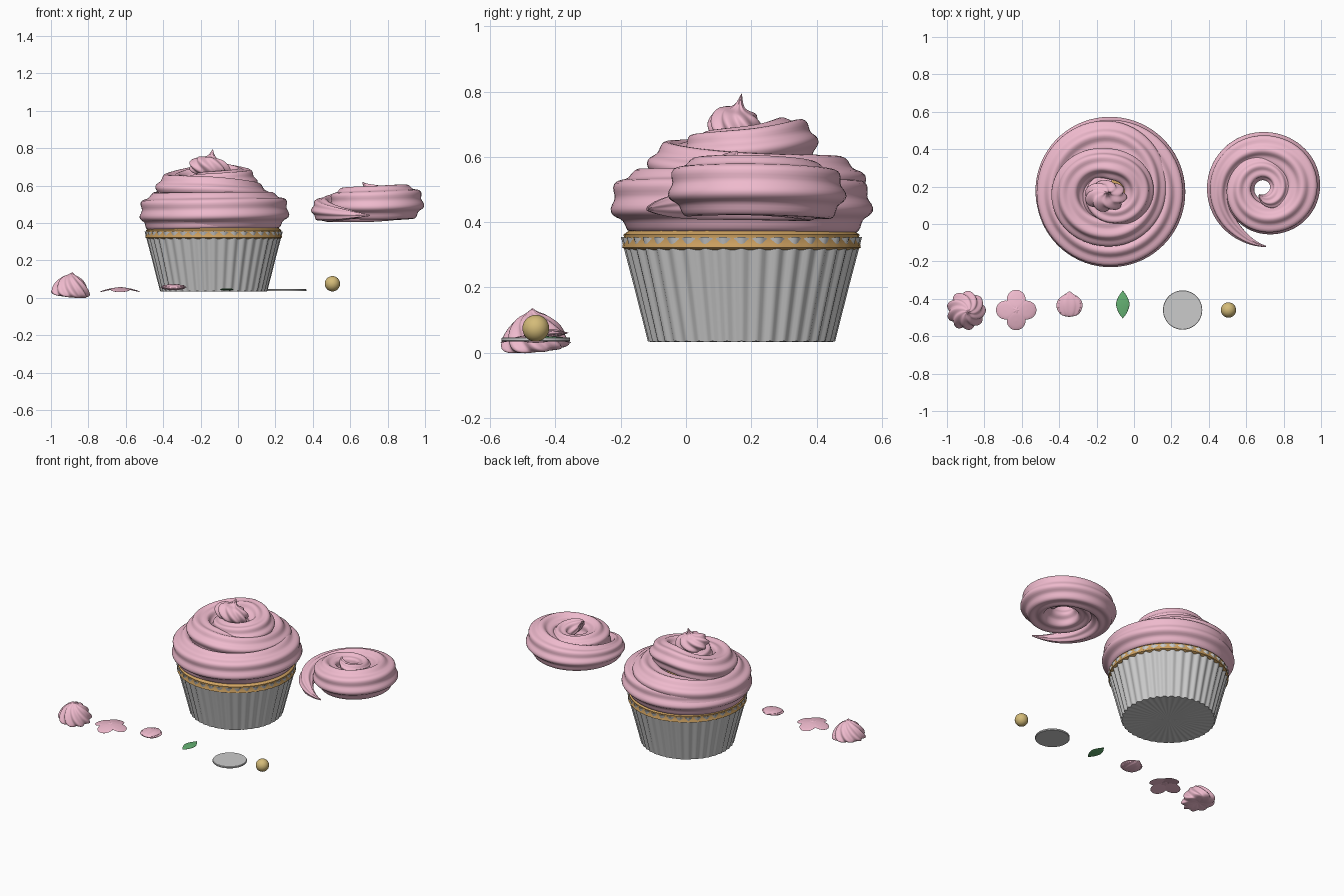
import bpy, bmesh, math
from math import sin, cos, pi, tau
from mathutils import Vector

if "Cube" in bpy.data.objects:
    bpy.data.objects.remove(bpy.data.objects["Cube"])


def material(name, rgb):
    m = bpy.data.materials.new(name)
    m.diffuse_color = (*rgb, 1)
    m.use_nodes = True
    m.node_tree.nodes["Principled BSDF"].inputs["Base Color"].default_value = m.diffuse_color
    return m


PINK = material("pink_icing", (0.86, 0.49, 0.61))
TAN = material("sponge", (0.62, 0.36, 0.12))
GREEN = material("leaf_green", (0.13, 0.44, 0.17))
GOLD = material("gold", (0.66, 0.50, 0.19))
WHITE = material("white_paper", (0.82, 0.82, 0.80))


def finish(name, rings, mat, loc=(0, 0, 0), rot=(0, 0, 0), scale=(1, 1, 1), angle=60):
    """Skin a list of closed rings, cap both ends and smooth-shade."""
    bm = bmesh.new()
    vs = [[bm.verts.new(p) for p in ring] for ring in rings]
    n = len(vs[0])
    for a, b in zip(vs, vs[1:]):
        for i in range(n):
            j = (i + 1) % n
            bm.faces.new((a[i], a[j], b[j], b[i]))
    bm.faces.new(vs[0][::-1])
    bm.faces.new(vs[-1])
    if bm.calc_volume(signed=True) < 0:
        bmesh.ops.reverse_faces(bm, faces=bm.faces)
    me = bpy.data.meshes.new(name)
    bm.to_mesh(me)
    bm.free()
    ob = bpy.data.objects.new(name, me)
    bpy.context.collection.objects.link(ob)
    ob.location, ob.rotation_euler, ob.scale = loc, rot, scale
    me.materials.append(mat)
    bpy.ops.object.select_all(action='DESELECT')
    ob.select_set(True)
    bpy.context.view_layer.objects.active = ob
    bpy.ops.object.shade_smooth_by_angle(angle=math.radians(angle))
    return ob


def ease(keys, t):
    """Smooth (Catmull-Rom) interpolation of key rows; the first column is time."""
    i = max(k for k in range(len(keys) - 1) if keys[k][0] <= t + 1e-9)
    a, b = keys[i], keys[i + 1]
    p, q = keys[max(i - 1, 0)], keys[min(i + 2, len(keys) - 1)]
    h = b[0] - a[0]
    u = (t - a[0]) / h
    out = []
    for c in range(1, len(a)):
        ma = (b[c] - p[c]) / (b[0] - p[0]) * h
        mb = (q[c] - a[c]) / (q[0] - a[0]) * h
        out.append((2*u**3 - 3*u*u + 1)*a[c] + (u**3 - 2*u*u + u)*ma
                   + (3*u*u - 2*u**3)*b[c] + (u**3 - u*u)*mb)
    return out


def lathe(name, profile, mat, n=48, lobes=0, amp=0.0, twist=0.0, steps=0, dip=0.0, **kw):
    """Revolved (r, z) profile with optional pleats, twist and pleated height."""
    if steps:
        keys = [(k, r, z) for k, (r, z) in enumerate(profile)]
        last = len(profile) - 1
        profile = [ease(keys, last * s / steps) for s in range(steps + 1)]
    rings = []
    for k, (r, z) in enumerate(profile):
        tw = twist * k / (len(profile) - 1)
        r = max(r, 0.0005)
        ring = []
        for i in range(n):
            a = tau * i / n
            w = cos(lobes * a)
            ring.append((r * (1 + amp * w) * cos(a + tw), r * (1 + amp * w) * sin(a + tw), z + dip * r * w))
        rings.append(ring)
    return finish(name, rings, mat, **kw)


def swirl(name, keys, start, loc, lobes=7, amp=0.09, twist=2.0, n=56):
    """Piped star tube on a clockwise spiral; keys = turn, radius, height, thickness."""
    end = keys[-1][0]
    steps = int(end * 72)
    rings = []
    for s in range(steps + 1):
        t = end * s / steps
        r, z, w = ease(keys, t)
        a = start - tau * t
        out = Vector((cos(a), sin(a), 0))
        ring = []
        for i in range(n):
            p = tau * i / n
            d = max(w, 0.002) * (1 + amp * cos(lobes * p + twist * t))
            ring.append(out * (r + d * cos(p)) + Vector((0, 0, z + d * sin(p))))
        rings.append(ring)
    return finish(name, rings, PINK, loc=loc)


CX, CY = -0.13, 0.17

# Pleated paper case, with a finely pleated base
lathe("paper_case", [(0.001, 0.034), (0.14, 0.034), (0.282, 0.034), (0.322, 0.195), (0.363, 0.353)],
      WHITE, n=40 * 6, lobes=40, amp=0.018, dip=0.006, loc=(CX, CY, 0), angle=50)

# Sponge cake rim and dome
lathe("sponge_cake", [(0.335, 0.31), (0.352, 0.316), (0.365, 0.322), (0.363, 0.332), (0.358, 0.348),
                      (0.361, 0.362), (0.33, 0.385), (0.2, 0.45), (0.001, 0.47)],
      TAN, n=120, lobes=40, amp=0.002, loc=(CX, CY, 0))

# Piped icing on the cake
swirl("icing_swirl", [(0, .33, .39, .004), (.15, .315, .42, .05), (.4, .307, .44, .082), (.92, .307, .465, .092),
                      (1.42, .30, .465, .092), (1.67, .285, .50, .095), (1.92, .215, .525, .085),
                      (2.17, .20, .56, .085), (2.42, .222, .578, .084), (2.67, .15, .64, .078),
                      (2.92, .155, .615, .074), (3.17, .115, .61, .062), (3.5, .075, .61, .05),
                      (3.7, .05, .62, .035)],
      -0.5, (CX, CY, 0))

# Twisted icing tip, slumped forwards
tip = [(0.0, 0.0), (0.065, 0.008), (0.095, 0.035), (0.094, 0.066), (0.07, 0.095), (0.022, 0.112), (0.0, 0.155)]
lathe("icing_tip", tip, PINK, n=64, lobes=7, amp=0.1, twist=-2.4, steps=28,
      loc=(CX - 0.03, CY - 0.03, 0.645), rot=(-0.2, 0.17, 0), scale=(1.08, 0.8, 1))

# Loose icing ring
swirl("loose_icing_swirl", [(0, .31, .44, .003), (.1, .265, .45, .035), (.25, .235, .47, .06),
                            (.5, .212, .49, .083), (.75, .212, .51, .088), (1, .155, .505, .085),
                            (1.25, .125, .51, .072), (1.6, .105, .52, .057), (1.9, .08, .555, .045),
                            (2.1, .04, .615, .004)], -pi / 2 + 0.05, (0.69, 0.19, 0))

# Small twisted rosette
lathe("rosette", [(0.0, 0.02), (0.065, 0.01), (0.096, 0.02), (0.092, 0.05), (0.072, 0.085),
                  (0.045, 0.112), (0.018, 0.126), (0.0, 0.14)],
      PINK, n=72, lobes=9, amp=0.085, twist=-2.0, steps=28, loc=(-0.90, -0.46, -0.002), rot=(0.08, 0.1, 0))

# Four-petal flower with stamens
for k in range(4):
    a = k * pi / 2
    lathe(f"flower_petal_{k + 1}", [(0.0, -0.1), (0.7, -0.08), (1, 0), (0.9, 0.4), (0.6, 0.8), (0.0, 1)],
          PINK, n=32, steps=15, loc=(-0.63 + 0.056 * cos(a), -0.46 + 0.056 * sin(a), 0.042),
          rot=(0, 0.22, a), scale=(0.053, 0.05, 0.007))
lathe("flower_heart", [(0.0, 0), (0.02, 0.0), (0.016, 0.006), (0.0, 0.009)], PINK, n=40,
      lobes=5, amp=0.25, steps=8, loc=(-0.63, -0.46, 0.049))

# Ribbed shell petal, pointed towards the back
lathe("shell_petal", [(0.0, 0.0), (0.035, 0.008), (0.057, 0.03), (0.066, 0.065), (0.053, 0.098),
                      (0.022, 0.122), (0.0, 0.138)],
      PINK, n=64, lobes=10, amp=0.06, steps=24, loc=(-0.345, -0.497, 0.053),
      rot=(-pi / 2 + 0.06, 0, 0), scale=(1, 0.24, 1))

# Leaf
lathe("leaf", [(0.0, -0.075), (0.022, -0.045), (0.036, 0.0), (0.024, 0.04), (0.0, 0.075)],
      GREEN, n=24, steps=20, loc=(-0.06, -0.43, 0.045), rot=(-pi / 2, 0, 0), scale=(1, 0.16, 1))

# Flat disc
lathe("disc", [(0.001, 0.035), (0.103, 0.035), (0.105, 0.037), (0.105, 0.045), (0.103, 0.047), (0.001, 0.047)],
      WHITE, n=64, loc=(0.26, -0.46, 0), angle=40)

# Gold ball
bpy.ops.mesh.primitive_uv_sphere_add(segments=32, ring_count=16, radius=0.041, location=(0.505, -0.46, 0.075))
ball = bpy.context.object
ball.name = "gold_ball"
ball.data.materials.append(GOLD)
bpy.ops.object.shade_smooth()
